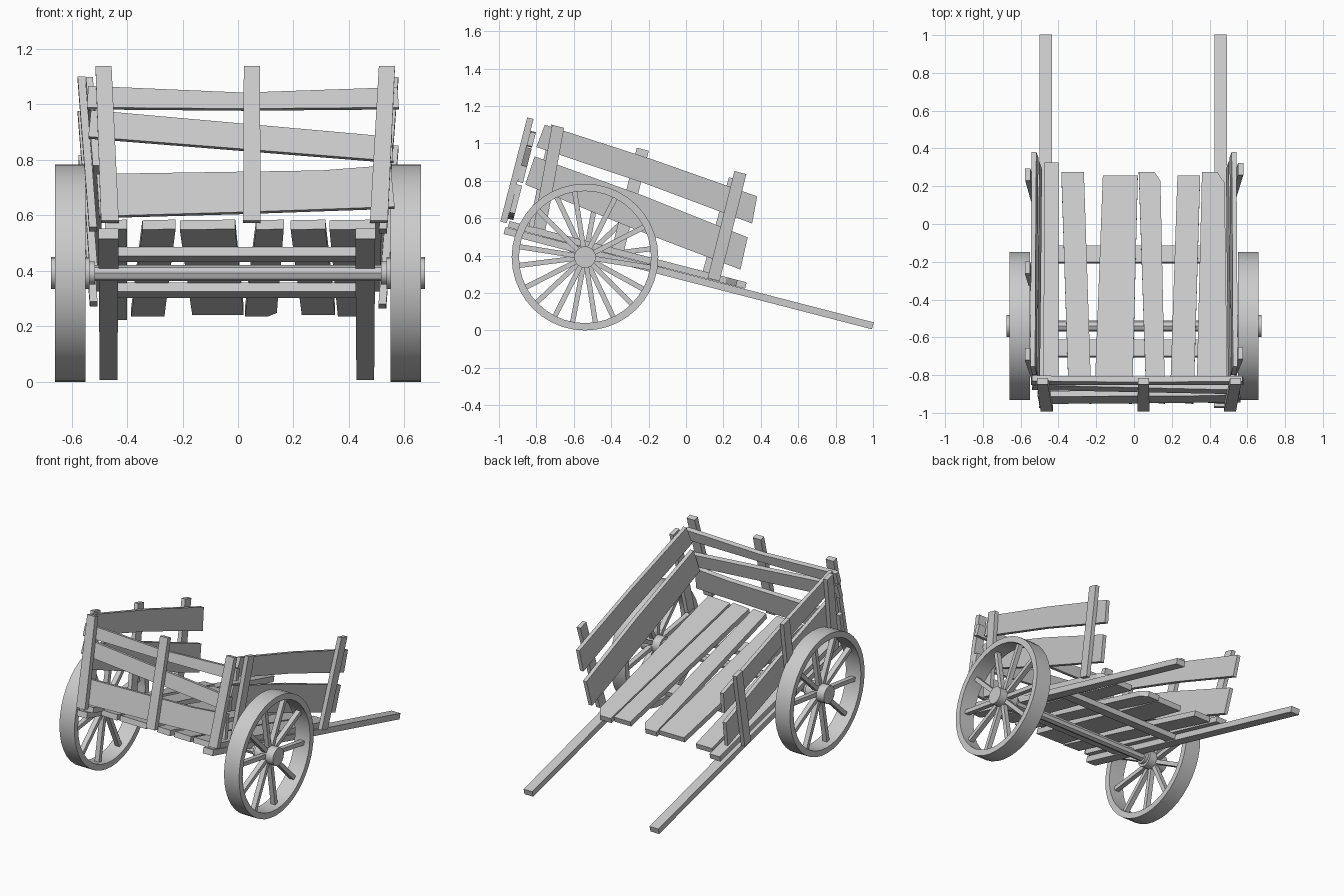
import bpy, bmesh, math
from mathutils import Vector, Matrix

if "Cube" in bpy.data.objects:
    bpy.data.objects.remove(bpy.data.objects["Cube"])

wood = bpy.data.materials.new("pale_grey")
wood.use_nodes = True
grey = (0.6, 0.6, 0.6, 1)
wood.diffuse_color = grey
wood.node_tree.nodes["Principled BSDF"].inputs["Base Color"].default_value = grey

TILT = Matrix.Rotation(math.radians(-14.5), 4, 'X')   # the bed rests nose down
AXLE = Vector((0, -0.54, 0.392))


def finish(name, bm, matrix=Matrix(), smooth=False):
    bmesh.ops.recalc_face_normals(bm, faces=bm.faces)
    mesh = bpy.data.meshes.new(name)
    bm.to_mesh(mesh)
    bm.free()
    mesh.materials.append(wood)
    obj = bpy.data.objects.new(name, mesh)
    bpy.context.collection.objects.link(obj)
    obj.matrix_world = matrix
    if smooth:
        bpy.ops.object.select_all(action='DESELECT')
        obj.select_set(True)
        bpy.context.view_layer.objects.active = obj
        bpy.ops.object.shade_smooth_by_angle(angle=math.radians(35))
    return obj


def board(name, outline, place, thickness):
    """Extrude a 2D outline, placed in the tilted bed, along the thickness vector."""
    bm = bmesh.new()
    face = bm.faces.new([bm.verts.new(place(a, b)) for a, b in outline])
    ext = bmesh.ops.extrude_face_region(bm, geom=[face])
    moved = [g for g in ext["geom"] if isinstance(g, bmesh.types.BMVert)]
    bmesh.ops.translate(bm, verts=moved, vec=thickness)
    return finish(name, bm, TILT)


def rect(a0, a1, b0, b1):
    return [(a0, b0), (a1, b0), (a1, b1), (a0, b1)]


# shafts
for name, x in (("right_shaft", -0.467), ("left_shaft", 0.459)):
    board(name, [(x - .036, -1.073), (x + .036, -1.073), (x + .032, .961), (x - .032, .961)],
          lambda a, b: (a, b, .255), (0, 0, .038))

# cross beams between the shafts
for name, y in (("rear_cross_beam", -.754), ("front_cross_beam", -.239)):
    board(name, rect(-.44, .44, y - .045, y + .045), lambda a, b: (a, b, .262), (0, 0, .034))

# floor planks: back left/right x, front left/right x, front end, corner cut
floor = [(-.48, -.40, -.475, -.40, .25, 0), (-.345, -.225, -.385, -.265, .20, 0),
         (-.21, -.01, -.165, .02, .18, 0), (.065, .165, .025, .14, .20, .04),
         (.19, .315, .23, .35, .18, 0), (.33, .495, .36, .48, .20, .05)]
for i, (bl, br, fl, fr, end, cut) in enumerate(floor):
    outline = [(bl, -1.05), (br, -1.06), (fr, end - .01 - cut), (fr - cut * .8, end), (fl, end)]
    board(f"floor_plank_{i + 1}", outline, lambda a, b: (a, b, .295), (0, 0, .035))

# side boards and posts, leaning outward
sides = {"upper": [(-1.02, .749), (-.4, .705), (.199, .642), (.189, .789), (-.4, .84), (-1.006, .876)],
         "lower": [(-1.027, .54), (-.4, .455), (.2, .388), (.195, .564), (-.4, .64), (-1.017, .698)]}
posts = {"left": [("front", .075, .07, .30, .89), ("rear", -.895, -.935, .33, .885)],
         "right": [("front", .04, .05, .30, .85), ("middle", -.46, -.466, .30, .88),
                   ("rear", -.92, -.94, .33, .885)]}
for side, s in (("left", 1), ("right", -1)):
    for level, outline in sides.items():
        board(f"{side}_{level}_board", outline,
              lambda a, b: (s * (.458 + .075 * b), a, b), (s * .025, 0, 0))
    for where, low, high, v0, v1 in posts[side]:
        outline = [(low - .033, v0), (low + .033, v0), (high + .033, v1), (high - .033, v1)]
        board(f"{side}_{where}_post", outline,
              lambda a, b: (s * (.484 + .075 * b), a, b), (s * .028, 0, 0))

# rear gate boards and posts
gate = {"top": [(-.545, .745), (.02, .74), (.58, .745), (.575, .82), (.02, .80), (-.54, .825)],
        "middle": [(-.54, .636), (.56, .545), (.555, .635), (-.53, .735)],
        "bottom": [(-.50, .34), (.02, .355), (.565, .375), (.55, .53), (.3, .51), (-.51, .497)]}
for level, outline in gate.items():
    board(f"gate_{level}_board", outline, lambda a, b: (a, -1.072, b), (0, .03, 0))
for name, low, high in (("right", -.462, -.485), ("middle", .05, .05), ("left", .508, .537)):
    outline = [(low - .032, .315), (low + .032, .315), (high + .029, .89), (high - .029, .89)]
    board(f"gate_{name}_post", outline, lambda a, b: (a, -1.107, b), (0, .035, 0))


def rod(name, x0, x1, radius, sides, smooth=False):
    bm = bmesh.new()
    bmesh.ops.create_cone(bm, cap_ends=True, segments=sides, radius1=radius,
                          radius2=radius, depth=x1 - x0)
    turn = Matrix.Rotation(math.pi / 2, 4, 'Y')
    return finish(name, bm, Matrix.Translation(AXLE + Vector(((x0 + x1) / 2, 0, 0))) @ turn, smooth)


rod("axle", -.56, .56, .029, 8)

# wheels: rim, hub, collar and spokes
SEGMENTS, SPOKES = 40, 10
for side, s in (("left", 1), ("right", -1)):
    centre = Matrix.Translation(AXLE + Vector((s * .605, 0, 0)))
    bm = bmesh.new()
    profile = [(-.055, .353), (.055, .353), (.055, .392), (-.055, .392)]
    ring = [bm.verts.new((x, 0, r)) for x, r in profile]
    edges = [bm.edges.new((ring[i], ring[i - 1])) for i in range(len(ring))]
    bmesh.ops.spin(bm, geom=ring + edges, cent=(0, 0, 0), axis=(1, 0, 0),
                   angle=math.tau, steps=SEGMENTS, use_duplicate=False)
    bmesh.ops.remove_doubles(bm, verts=bm.verts, dist=.0005)
    finish(f"{side}_wheel_rim", bm, centre, True)

    for part, a, b, r in (("hub", .535, .675, .058), ("collar", .515, .54, .042)):
        rod(f"{side}_{part}", min(s * a, s * b), max(s * a, s * b), r, 16, True)

    bm = bmesh.new()
    for i in range(SPOKES):
        angle = math.tau * (i + (.25 if s > 0 else .7)) / SPOKES
        m = Matrix.Rotation(angle, 4, 'X') @ Matrix.Translation((0, 0, .2))
        bmesh.ops.create_cube(bm, size=1, matrix=m @ Matrix.Diagonal((.032, .027, .32, 1)))
    finish(f"{side}_spokes", bm, centre)
